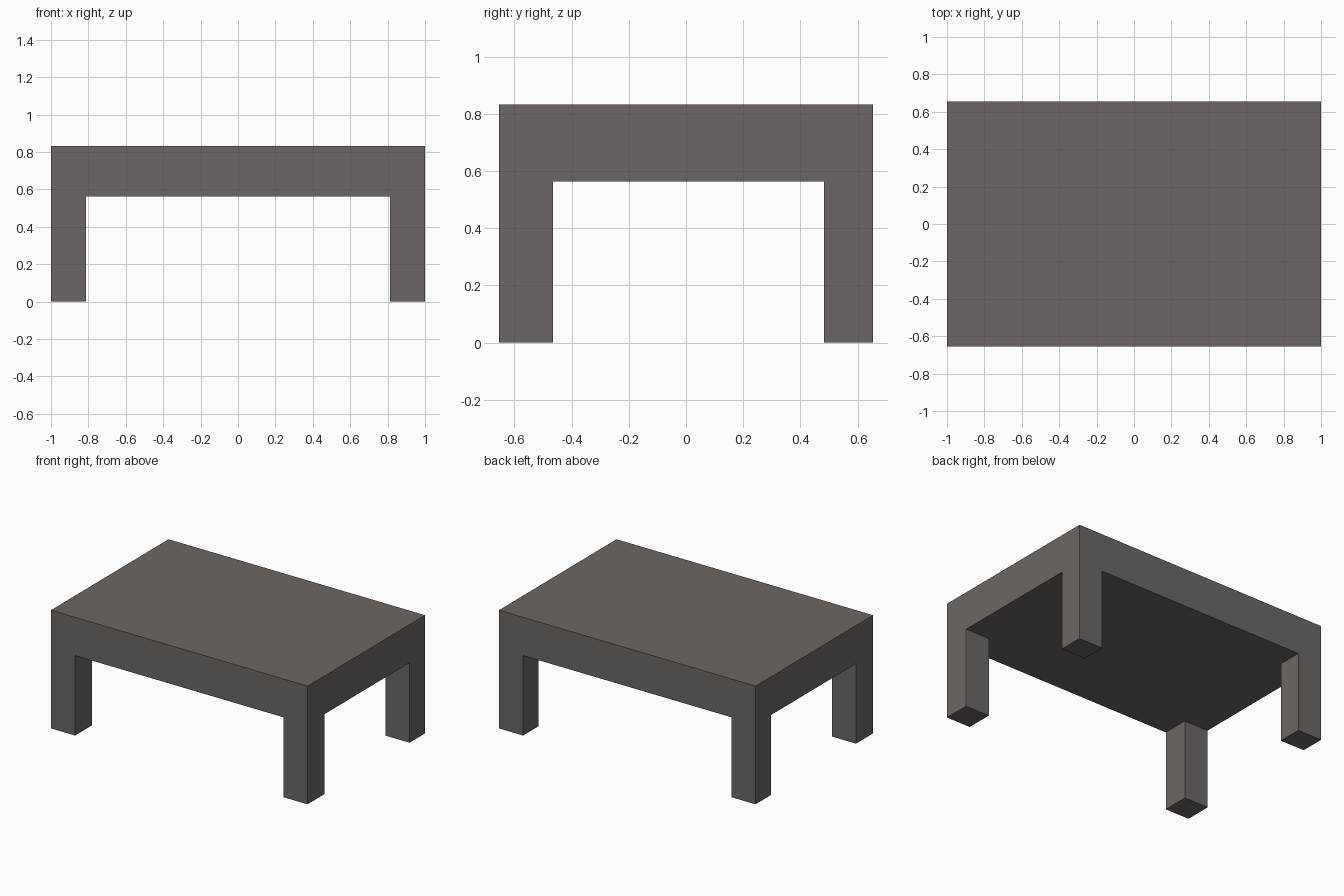
import bpy
import bmesh
from mathutils import Matrix, Vector

if "Cube" in bpy.data.objects:
    bpy.data.objects.remove(bpy.data.objects["Cube"])

HALF_X, HALF_Y = 1.0, 0.654
TOP, UNDER = 0.833, 0.563
INNER_X = 0.812                      # inner leg faces, left and right
INNER_FRONT, INNER_BACK = -0.465, 0.482

# Thick table top block
bm = bmesh.new()
bmesh.ops.create_cube(bm, size=1, matrix=Matrix.Translation((0, 0, (TOP + UNDER) / 2))
                      @ Matrix.Diagonal((2 * HALF_X, 2 * HALF_Y, TOP - UNDER, 1)))

# Cut along the inner leg planes so each corner has its own underside face
cuts = [((-INNER_X, 0, 0), (1, 0, 0)), ((INNER_X, 0, 0), (1, 0, 0)),
        ((0, INNER_FRONT, 0), (0, 1, 0)), ((0, INNER_BACK, 0), (0, 1, 0))]
for co, no in cuts:
    bmesh.ops.bisect_plane(bm, geom=bm.verts[:] + bm.edges[:] + bm.faces[:],
                           plane_co=co, plane_no=no)

# Four square legs pulled down from the corners
bm.normal_update()
corners = []
for f in bm.faces:
    c = f.calc_center_median()
    if f.normal.z < -0.9 and abs(c.x) > INNER_X and not INNER_FRONT < c.y < INNER_BACK:
        corners.append(f)
for f in corners:
    new_face = bmesh.ops.extrude_discrete_faces(bm, faces=[f])["faces"][0]
    bmesh.ops.translate(bm, verts=new_face.verts[:], vec=Vector((0, 0, -UNDER)))

# Merge the flat faces into clean panels
bmesh.ops.remove_doubles(bm, verts=bm.verts[:], dist=1e-5)
bmesh.ops.dissolve_limit(bm, angle_limit=0.01, verts=bm.verts[:], edges=bm.edges[:])
bmesh.ops.recalc_face_normals(bm, faces=bm.faces[:])

mesh = bpy.data.meshes.new("table")
bm.to_mesh(mesh)
bm.free()

mat = bpy.data.materials.new("warm grey")
mat.diffuse_color = (0.152, 0.134, 0.122, 1)
mat.use_nodes = True
mat.node_tree.nodes["Principled BSDF"].inputs["Base Color"].default_value = mat.diffuse_color
mesh.materials.append(mat)
table = bpy.data.objects.new("table", mesh)
bpy.context.collection.objects.link(table)
